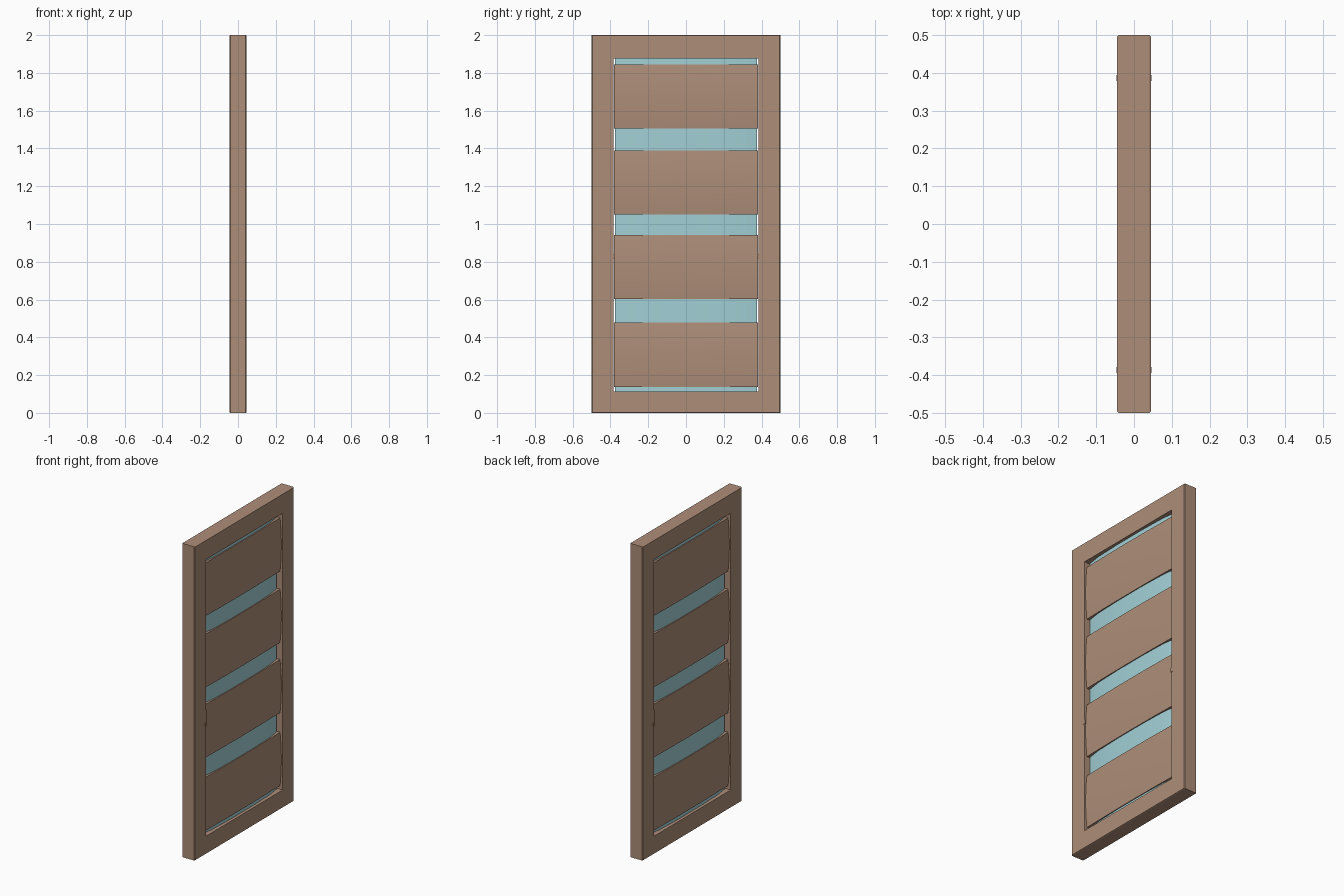
import bpy, bmesh

if "Cube" in bpy.data.objects:
    bpy.data.objects.remove(bpy.data.objects["Cube"])


def material(name, rgb):
    m = bpy.data.materials.new(name)
    m.diffuse_color = (*rgb, 1)
    m.use_nodes = True
    m.node_tree.nodes["Principled BSDF"].inputs["Base Color"].default_value = m.diffuse_color
    return m


wood = material("wood", (0.42, 0.27, 0.19))
glass = material("glass", (0.36, 0.63, 0.67))


def finish(bm, name, mat, smooth=True):
    bmesh.ops.recalc_face_normals(bm, faces=bm.faces[:])
    me = bpy.data.meshes.new(name)
    bm.to_mesh(me)
    bm.free()
    ob = bpy.data.objects.new(name, me)
    bpy.context.collection.objects.link(ob)
    me.materials.append(mat)
    if smooth:
        bpy.ops.object.select_all(action='DESELECT')
        ob.select_set(True)
        bpy.context.view_layer.objects.active = ob
        bpy.ops.object.shade_smooth_by_angle(angle=0.6)
    return ob


def pillow(name, mat, ys, zs, depth):
    """Closed panel whose two faces bulge to x = +/-depth(y, z)."""
    bm = bmesh.new()
    front, back = [[[bm.verts.new((s * depth(y, z), y, z)) for z in zs]
                    for y in ys] for s in (1, -1)]
    for g in (front, back):
        for i in range(len(ys) - 1):
            for j in range(len(zs) - 1):
                bm.faces.new((g[i][j], g[i + 1][j], g[i + 1][j + 1], g[i][j + 1]))
    bmesh.ops.bridge_loops(bm, edges=[e for e in bm.edges if e.is_boundary])
    return finish(bm, name, mat)


# Outer frame: chamfered ring around the opening
H, C = 0.045, 0.005
outer, inset = (0.5, 0.0, 2.0), (0.5 - C, 0.002, 1.998)
opening = (0.385, 0.113, 1.876)
section = [(H, inset), (H, opening), (-H, opening),
           (-H, inset), (C - H, outer), (H - C, outer)]
bm = bmesh.new()
rings = [[bm.verts.new((x, y, z)) for y, z in ((-w, lo), (w, lo), (w, hi), (-w, hi))]
         for x, (w, lo, hi) in section]
for k, a in enumerate(rings):
    b = rings[(k + 1) % len(rings)]
    for i in range(4):
        j = (i + 1) % 4
        bm.faces.new((a[i], a[j], b[j], b[i]))
finish(bm, "frame", wood, smooth=False)

# Glass pane, flat in the middle and thinning towards its sides
profile = {0.375: 0.010, 0.29: 0.022, 0.115: 0.028}
ys = sorted([-y for y in profile] + list(profile))
pillow("glass_pane", glass, ys, [0.114, 1.875], lambda y, z: profile[abs(y)])

# Four softly bulged slats, showing on both sides of the glass
N = 12
for n, (lo, hi) in enumerate([(0.138, 0.478), (0.603, 0.942),
                              (1.05, 1.39), (1.505, 1.845)]):
    mid, half, w = (lo + hi) / 2, (hi - lo) / 2, 0.382
    pillow(f"slat_{n + 1}", wood,
           [-w + 2 * w * i / N for i in range(N + 1)],
           [lo + (hi - lo) * i / N for i in range(N + 1)],
           lambda y, z: 0.029 + 0.009 * (1 - ((z - mid) / half) ** 2)
           + 0.005 * (1 - (y / w) ** 2))

# Small latches set into the uprights
for side, y in (("left", -0.387), ("right", 0.387)):
    bm = bmesh.new()
    for z, sy, sz in ((0.865, 0.008, 0.1), (0.828, 0.016, 0.026)):
        cube = bmesh.ops.create_cube(bm, size=1)["verts"]
        bmesh.ops.scale(bm, vec=(0.0915, sy, sz), verts=cube)
        bmesh.ops.translate(bm, vec=(0, y, z), verts=cube)
    finish(bm, f"latch_{side}", wood, smooth=False)
